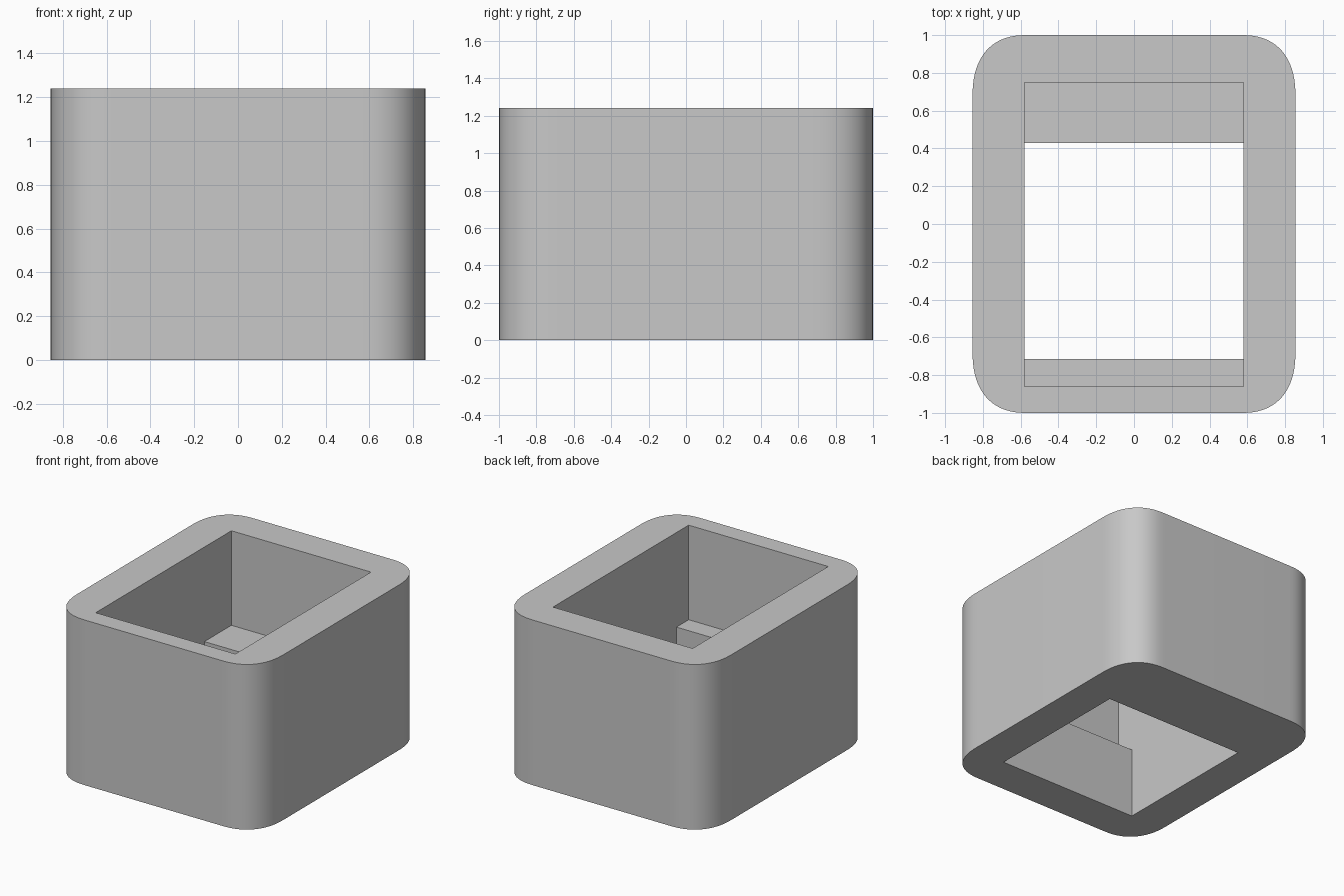
import bpy
import bmesh
import math
from mathutils import Vector

if "Cube" in bpy.data.objects:
    bpy.data.objects.remove(bpy.data.objects["Cube"], do_unlink=True)

HALF_X, HALF_Y, HEIGHT = 0.855, 1.0, 1.24
CORNER_X, CORNER_Y, FULLNESS, STEPS = 0.29, 0.33, 2.4, 20
HOLE_X, LEDGE_Z = 0.58, 0.53

grey = bpy.data.materials.new("plain grey")
grey.use_nodes = True
colour = (0.58, 0.58, 0.58, 1)
grey.diffuse_color = colour
grey.node_tree.nodes["Principled BSDF"].inputs["Base Color"].default_value = colour


def prism(name, outline, direction):
    """Extrude a closed outline into a solid."""
    bm = bmesh.new()
    face = bm.faces.new([bm.verts.new(p) for p in outline])
    extruded = bmesh.ops.extrude_face_region(bm, geom=[face], use_keep_orig=True)
    verts = [v for v in extruded["geom"] if isinstance(v, bmesh.types.BMVert)]
    bmesh.ops.translate(bm, verts=verts, vec=Vector(direction))
    bmesh.ops.recalc_face_normals(bm, faces=bm.faces)
    mesh = bpy.data.meshes.new(name)
    bm.to_mesh(mesh)
    bm.free()
    mesh.materials.append(grey)
    obj = bpy.data.objects.new(name, mesh)
    bpy.context.collection.objects.link(obj)
    return obj


def rounded_outline():
    """Rectangle with full, slightly squared corner curves."""
    points = []
    for quarter, (sx, sy) in enumerate([(1, 1), (-1, 1), (-1, -1), (1, -1)]):
        for i in range(STEPS + 1):
            a = (quarter + i / STEPS) * math.pi / 2
            x = HALF_X - CORNER_X + CORNER_X * abs(math.cos(a)) ** (2 / FULLNESS)
            y = HALF_Y - CORNER_Y + CORNER_Y * abs(math.sin(a)) ** (2 / FULLNESS)
            points.append((sx * x, sy * y, 0))
    return points


# Outer block
body = prism("rounded_sleeve", rounded_outline(), (0, 0, HEIGHT))

# Through opening, narrower below so that a ledge remains at front and back
profile = [(-0.715, -0.2), (0.43, -0.2), (0.43, LEDGE_Z), (0.75, LEDGE_Z),
           (0.75, 1.5), (-0.86, 1.5), (-0.86, LEDGE_Z), (-0.715, LEDGE_Z)]
cutter = prism("opening_cutter", [(-HOLE_X, y, z) for y, z in profile],
               (2 * HOLE_X, 0, 0))
cutter.hide_render = True

cut = body.modifiers.new("opening", "BOOLEAN")
cut.operation = "DIFFERENCE"
cut.solver = "EXACT"
cut.object = cutter

bpy.ops.object.select_all(action="DESELECT")
body.select_set(True)
bpy.context.view_layer.objects.active = body
bpy.ops.object.modifier_apply(modifier=cut.name)
bpy.data.objects.remove(cutter, do_unlink=True)
bpy.ops.object.shade_smooth_by_angle(angle=math.radians(30))
